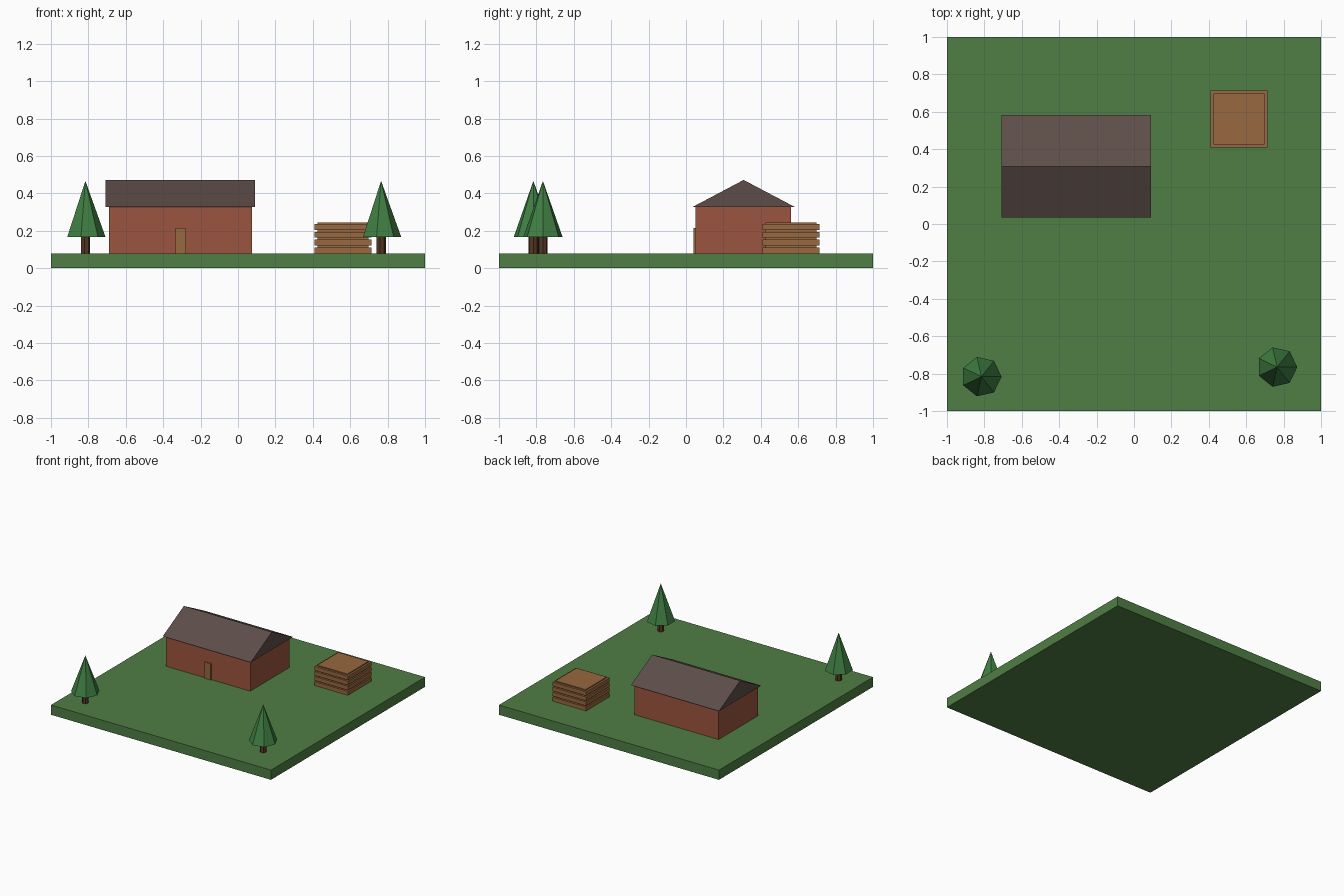
import bpy, bmesh
from mathutils import Matrix, Vector
from math import radians

if "Cube" in bpy.data.objects:
    bpy.data.objects.remove(bpy.data.objects["Cube"])


def material(name, rgb):
    m = bpy.data.materials.new(name)
    m.diffuse_color = (*rgb, 1)
    m.use_nodes = True
    m.node_tree.nodes["Principled BSDF"].inputs["Base Color"].default_value = m.diffuse_color
    return m


GRASS = material("grass", (0.08, 0.21, 0.06))
BRICK = material("red_wall", (0.33, 0.09, 0.05))
ROOF = material("dark_roof", (0.11, 0.075, 0.065))
WOOD = material("wood", (0.31, 0.14, 0.05))
LEAF = material("leaf", (0.05, 0.21, 0.055))
BARK = material("bark", (0.09, 0.038, 0.018))


def finish(name, bm, mat):
    bmesh.ops.recalc_face_normals(bm, faces=bm.faces)
    me = bpy.data.meshes.new(name)
    bm.to_mesh(me)
    bm.free()
    me.materials.append(mat)
    ob = bpy.data.objects.new(name, me)
    bpy.context.collection.objects.link(ob)
    return ob


def box(name, x, y, z, mat):
    """Box from (min, max) ranges on each axis."""
    bm = bmesh.new()
    size = [b - a for a, b in (x, y, z)]
    mid = [(a + b) / 2 for a, b in (x, y, z)]
    bmesh.ops.create_cube(bm, size=1, matrix=Matrix.LocRotScale(Vector(mid), None, Vector(size)))
    return finish(name, bm, mat)


def cone(name, x, y, z, r1, r2, mat, sides=7):
    """Low-poly cone with a corner pointing along +x."""
    bm = bmesh.new()
    bmesh.ops.create_cone(bm, cap_ends=True, segments=sides, radius1=r1, radius2=r2, depth=z[1] - z[0])
    bmesh.ops.remove_doubles(bm, verts=bm.verts, dist=1e-5)
    bmesh.ops.rotate(bm, verts=bm.verts, matrix=Matrix.Rotation(radians(-90), 3, 'Z'))
    bmesh.ops.translate(bm, verts=bm.verts, vec=(x, y, sum(z) / 2))
    return finish(name, bm, mat)


TOP = 0.08  # ground level

# Ground slab
box("ground", (-1, 1), (-1, 1), (0, TOP), GRASS)

# House walls and door
box("house_walls", (-0.689, 0.076), (0.051, 0.561), (TOP, 0.327), BRICK)
box("door", (-0.335, -0.277), (0.041, 0.06), (TOP, 0.214), WOOD)

# Gable roof: triangle profile extruded along x
bm = bmesh.new()
profile = [(0.034, 0.327), (0.583, 0.327), (0.308, 0.472)]
face = bm.faces.new([bm.verts.new((-0.708, y, z)) for y, z in profile])
ext = bmesh.ops.extrude_face_region(bm, geom=[face], use_keep_orig=True)
bmesh.ops.translate(bm, vec=(0.8, 0, 0),
                    verts=[v for v in ext["geom"] if isinstance(v, bmesh.types.BMVert)])
finish("roof", bm, ROOF)

# Wood crate: core with four protruding slat rings
C = 0.561
box("crate_core", (C - 0.137, C + 0.137), (C - 0.137, C + 0.137), (TOP, 0.245), WOOD)
for i in range(4):
    z = TOP + i * 0.0415
    box(f"crate_slat_{i + 1}", (C - 0.153, C + 0.153), (C - 0.153, C + 0.153), (z, z + 0.032), WOOD)

# Trees
for i, (x, y) in enumerate([(-0.816, -0.816), (0.765, -0.765)], 1):
    cone(f"tree_trunk_{i}", x, y, (TOP, 0.175), 0.026, 0.026, BARK)
    cone(f"tree_foliage_{i}", x, y, (0.166, 0.467), 0.108, 0, LEAF)
